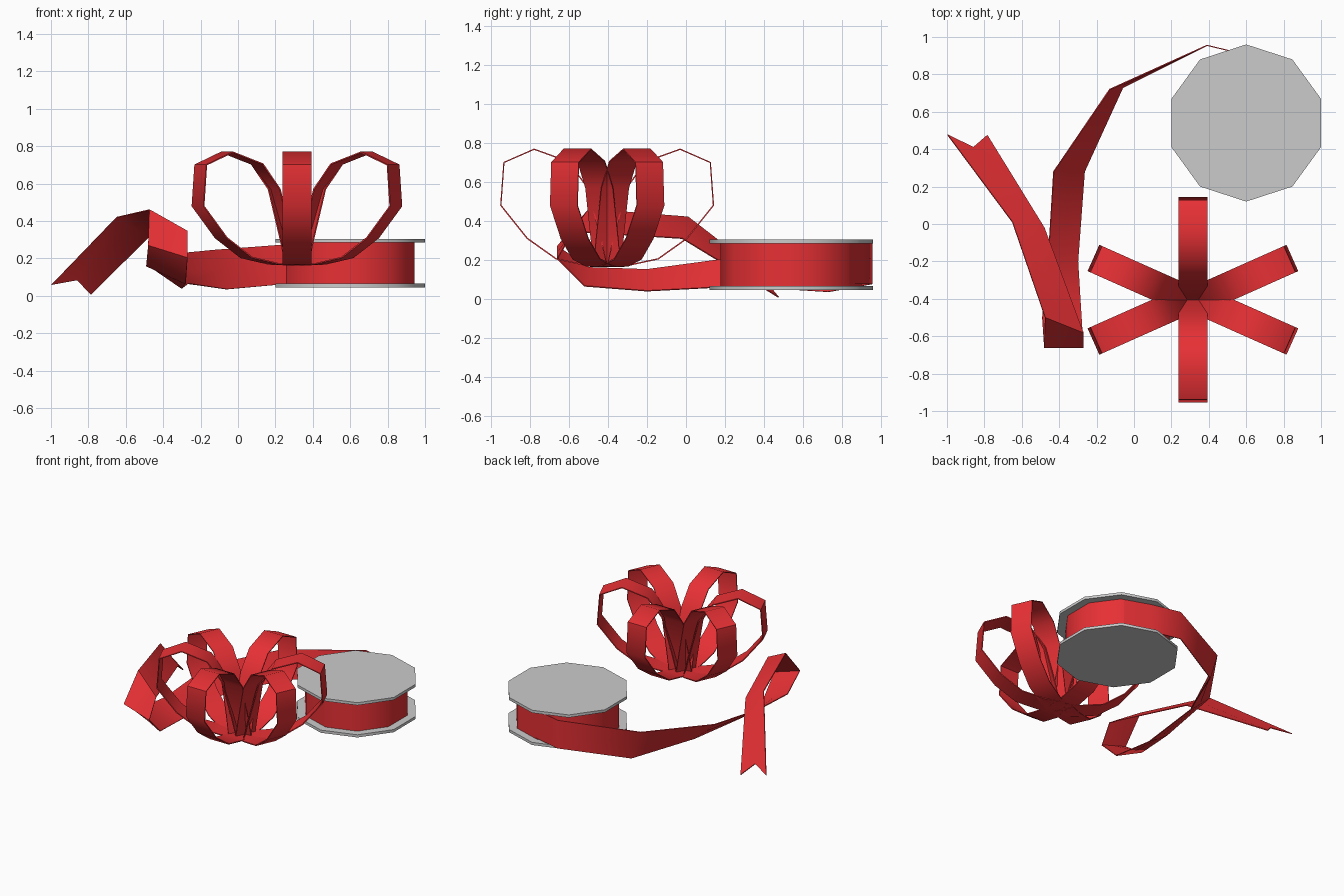
import bpy
import bmesh
from math import cos, sin, pi, radians
from mathutils import Vector

if "Cube" in bpy.data.objects:
    bpy.data.objects.remove(bpy.data.objects["Cube"])

red = bpy.data.materials.new("red_satin")
red.diffuse_color = (0.8, 0.03, 0.035, 1)
red.use_nodes = True
red.node_tree.nodes["Principled BSDF"].inputs["Base Color"].default_value = red.diffuse_color


def finish(name, bm, angle, thickness=0, material=None):
    """Turn a bmesh into a named object, optionally thickened, smooth by angle."""
    mesh = bpy.data.meshes.new(name)
    bm.to_mesh(mesh)
    bm.free()
    obj = bpy.data.objects.new(name, mesh)
    bpy.context.collection.objects.link(obj)
    bpy.ops.object.select_all(action='DESELECT')
    obj.select_set(True)
    bpy.context.view_layer.objects.active = obj
    if material:
        mesh.materials.append(material)
    if thickness:
        mod = obj.modifiers.new("thickness", 'SOLIDIFY')
        mod.thickness = thickness
        mod.offset = 0
        bpy.ops.object.modifier_apply(modifier=mod.name)
    bpy.ops.object.shade_smooth_by_angle(angle=radians(angle))
    return obj


def strip(rows, closed=False):
    """Bridge rows of points into a band of quads."""
    bm = bmesh.new()
    rings = [[bm.verts.new(p) for p in row] for row in rows]
    pairs = list(zip(rings, rings[1:]))
    if closed:
        pairs.append((rings[-1], rings[0]))
    for a, b in pairs:
        for i in range(len(a) - 1):
            bm.faces.new((a[i], a[i + 1], b[i + 1], b[i]))
    bmesh.ops.recalc_face_normals(bm, faces=bm.faces)
    return bm


def drum(name, radius, z0, z1, material=None):
    """Ten-sided drum with a corner towards +y."""
    bm = bmesh.new()
    ring = [(0.6 + radius * cos(pi / 2 + i * pi / 5),
             0.54 + radius * sin(pi / 2 + i * pi / 5), z0) for i in range(10)]
    base = bm.faces.new([bm.verts.new(p) for p in ring])
    top = bmesh.ops.extrude_face_region(bm, geom=[base])["geom"]
    bmesh.ops.translate(bm, vec=(0, 0, z1 - z0),
                        verts=[v for v in top if isinstance(v, bmesh.types.BMVert)])
    bmesh.ops.recalc_face_normals(bm, faces=bm.faces)
    return finish(name, bm, 40, 0, material)


# Spool: two grey end discs and the wound ribbon between them
drum("spool_bottom_disc", 0.42, 0.045, 0.065)
drum("spool_top_disc", 0.42, 0.285, 0.305)
drum("wound_ribbon", 0.362, 0.065, 0.285, red)

# Loose ribbon: left/top edge and right/bottom edge at each station
stations = [
    ((0.81, 0.83, 0.285), (0.81, 0.83, 0.075)),
    ((0.60, 0.905, 0.285), (0.60, 0.905, 0.075)),
    ((0.39, 0.955, 0.285), (0.39, 0.955, 0.075)),
    ((-0.13, 0.72, 0.245), (-0.06, 0.73, 0.035)),
    ((-0.43, 0.28, 0.215), (-0.265, 0.28, 0.065)),
    ((-0.46, -0.20, 0.15), (-0.30, -0.20, 0.04)),
    ((-0.49, -0.50, 0.16), (-0.28, -0.52, 0.065)),
    ((-0.48, -0.66, 0.27), (-0.27, -0.66, 0.205)),
    ((-0.475, -0.50, 0.46), (-0.27, -0.58, 0.345)),
    ((-0.65, 0.01, 0.42), (-0.48, -0.02, 0.31)),
    ((-0.997, 0.477, 0.06), (-0.785, 0.475, 0.008)),
]
rows = [[Vector(a), (Vector(a) + Vector(b)) / 2, Vector(b)] for a, b in stations]
rows[-1][1] = Vector((-0.86, 0.41, 0.085))   # swallowtail notch
finish("loose_ribbon", strip(rows), 60, 0.006, red)

# Bow: six identical loops around a shared centre
profile = [(0.0, 0.165), (0.10, 0.17), (0.262, 0.205), (0.41, 0.31), (0.546, 0.48),
           (0.53, 0.70), (0.375, 0.768), (0.20, 0.705), (0.10, 0.57), (0.03, 0.30)]
centre = Vector((0.315, -0.405, 0))
for n, deg in enumerate((24, 90, 156, 204, 270, 336)):
    out = Vector((cos(radians(deg)), sin(radians(deg)), 0))
    side = Vector((-out.y, out.x, 0)) * 0.077
    shift = Vector((0.03 * (out.x > 0.1) - 0.03 * (out.x < -0.1), 0, 0))
    loop = []
    for r, z in profile:
        p = centre + shift + out * r + Vector((0, 0, z))
        loop.append([p - side, p + side])
    finish(f"bow_loop_{n + 1}", strip(loop, closed=True), 60, 0.007, red)
